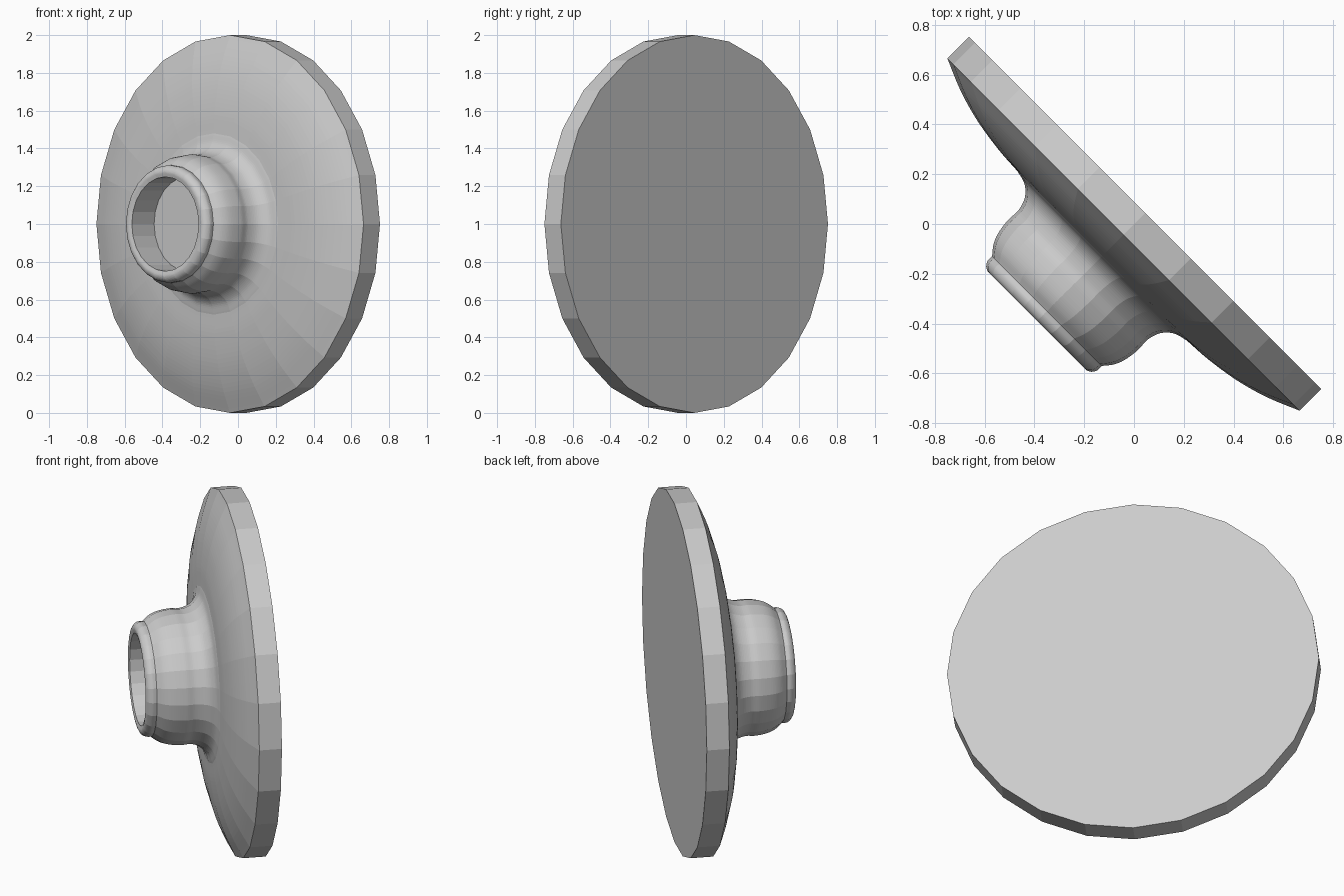
import bpy, bmesh, math
from mathutils import Vector, Matrix

if "Cube" in bpy.data.objects:
    bpy.data.objects.remove(bpy.data.objects["Cube"])

SIDES = 24

def smooth_curve(pts, steps=6):
    """Catmull-Rom curve through (radius, height) points."""
    p = [Vector(q) for q in pts]
    p = [2 * p[0] - p[1]] + p + [2 * p[-1] - p[-2]]
    out = []
    for a, b, c, d in zip(p, p[1:], p[2:], p[3:]):
        for i in range(steps):
            t = i / steps
            out.append(0.5 * (2 * b + (c - a) * t + (2 * a - 5 * b + 4 * c - d) * t * t
                              + (3 * b - a - 3 * c + d) * t ** 3))
    return out + [p[-2]]

# Profile pieces, from the flat back to the floor of the recess
rim = [Vector((1.0, -0.063))]
dome = smooth_curve([(1.0, 0.06), (0.87, 0.114), (0.74, 0.151), (0.6, 0.173), (0.48, 0.181)])
neck = smooth_curve([(0.48, 0.181), (0.425, 0.197), (0.385, 0.235), (0.367, 0.29),
                     (0.369, 0.345), (0.36, 0.41), (0.342, 0.455), (0.311, 0.495)])
lip = smooth_curve([(0.311, 0.495), (0.311, 0.52), (0.298, 0.541), (0.277, 0.55), (0.25, 0.545)])
recess = [Vector((0.25, 0.378))]
profile = rim + dome + neck[1:] + lip[1:] + recess

# Revolve the profile into a 24-sided solid with flat back and recess floor
bm = bmesh.new()
rings = [[bm.verts.new((r * math.cos(2 * math.pi * i / SIDES),
                        r * math.sin(2 * math.pi * i / SIDES), h)) for i in range(SIDES)]
         for r, h in profile]
for low, high in zip(rings, rings[1:]):
    for i in range(SIDES):
        j = (i + 1) % SIDES
        bm.faces.new((low[i], low[j], high[j], high[i]))
bm.faces.new(rings[0][::-1])
bm.faces.new(rings[-1])

# Turn the axis to face front-left, with one corner of the disc straight up
s = math.sqrt(0.5)
turn = Matrix(((0, -s, -s), (0, s, -s), (1, 0, 0))).to_4x4()
bm.transform(Matrix.Translation((0, 0, 1)) @ turn)
bmesh.ops.recalc_face_normals(bm, faces=bm.faces[:])

mesh = bpy.data.meshes.new("flanged_socket")
bm.to_mesh(mesh)
bm.free()
grey = bpy.data.materials.new("light grey")
grey.diffuse_color = (0.6, 0.6, 0.6, 1)
grey.use_nodes = True
grey.node_tree.nodes["Principled BSDF"].inputs["Base Color"].default_value = grey.diffuse_color
mesh.materials.append(grey)
bpy.context.collection.objects.link(bpy.data.objects.new("flanged_socket", mesh))
